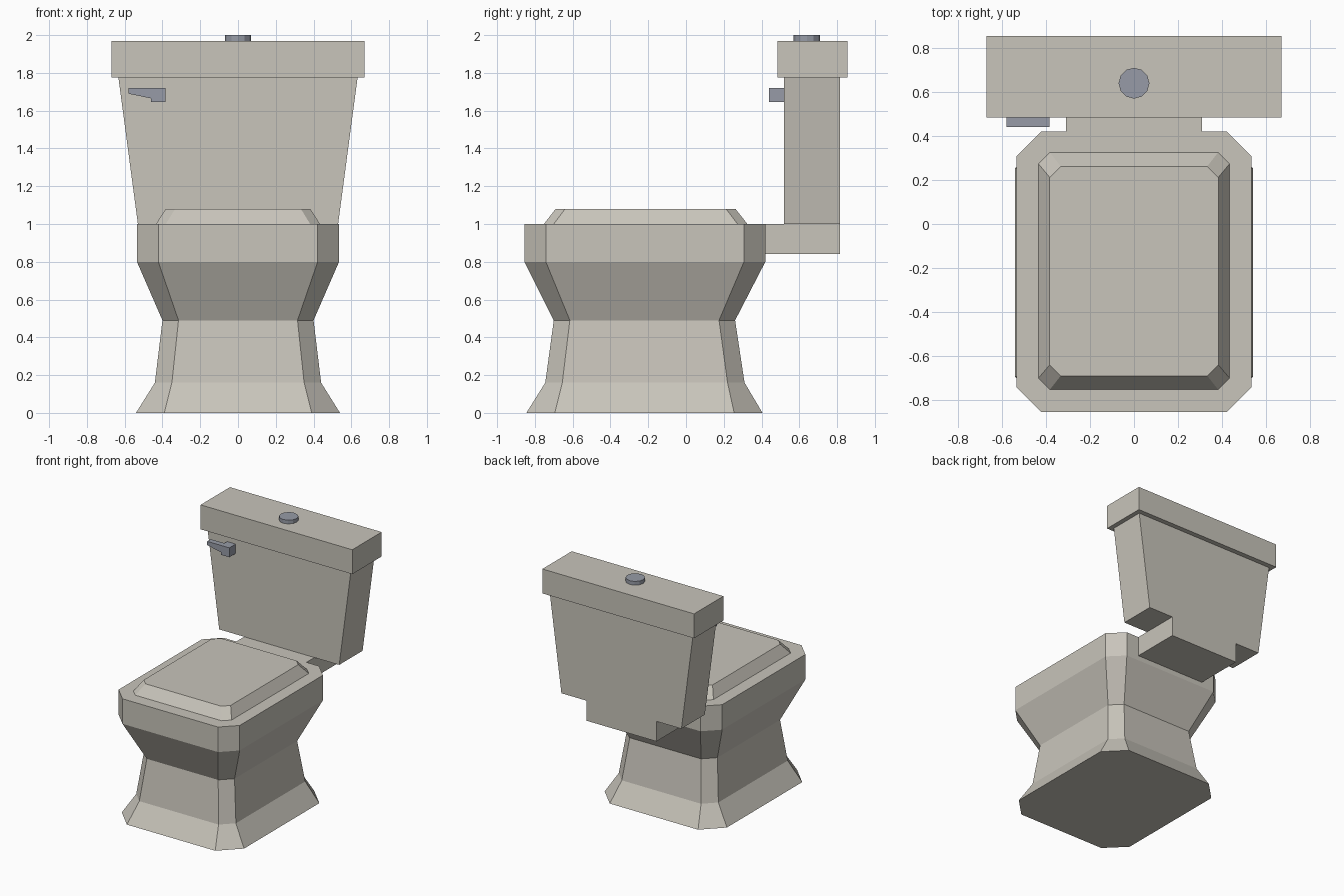
import bpy, bmesh

cube = bpy.data.objects.get("Cube")
if cube:
    bpy.data.objects.remove(cube, do_unlink=True)


def material(name, color):
    m = bpy.data.materials.new(name)
    m.use_nodes = True
    m.diffuse_color = color
    m.node_tree.nodes["Principled BSDF"].inputs["Base Color"].default_value = color
    return m


ceramic = material("warm grey ceramic", (0.58, 0.555, 0.495, 1))
metal = material("blue grey metal", (0.31, 0.33, 0.385, 1))


def loft(name, rings, mat):
    """Join matching rings of points into a closed, flat-faced solid."""
    bm = bmesh.new()
    loops = [[bm.verts.new(p) for p in ring] for ring in rings]
    n = len(loops[0])
    for a, b in zip(loops, loops[1:]):
        for i in range(n):
            j = (i + 1) % n
            bm.faces.new((a[i], a[j], b[j], b[i]))
    bm.faces.new(loops[0][::-1])
    bm.faces.new(loops[-1])
    bmesh.ops.recalc_face_normals(bm, faces=bm.faces)
    mesh = bpy.data.meshes.new(name)
    bm.to_mesh(mesh)
    bm.free()
    mesh.materials.append(mat)
    obj = bpy.data.objects.new(name, mesh)
    bpy.context.collection.objects.link(obj)
    return obj


def rect(z, hx, y0, y1):
    return [(-hx, y0, z), (hx, y0, z), (hx, y1, z), (-hx, y1, z)]


def octagon(z, hx, y0, y1, c):
    """Rectangle with its corners cut by c."""
    return [(-hx + c, y0, z), (hx - c, y0, z), (hx, y0 + c, z), (hx, y1 - c, z),
            (hx - c, y1, z), (-hx + c, y1, z), (-hx, y1 - c, z), (-hx, y0 + c, z)]


def extrude_y(name, profile, y0, y1, mat):
    return loft(name, [[(x, y, z) for x, z in profile] for y in (y0, y1)], mat)


# Pedestal and bowl
loft("bowl", [octagon(*s) for s in (
    (0, 0.54, -0.845, 0.405, 0.15),
    (0.16, 0.44, -0.745, 0.31, 0.09),
    (0.49, 0.40, -0.70, 0.26, 0.085),
    (0.80, 0.535, -0.855, 0.42, 0.113),
    (1.0, 0.535, -0.855, 0.42, 0.113))], ceramic)

# Seat lid with sloped rim
loft("seat_lid", [octagon(1.0, 0.434, -0.752, 0.325, 0.052),
                  octagon(1.08, 0.383, -0.69, 0.262, 0.05)], ceramic)

# Shelf joining bowl and tank
loft("tank_shelf", [rect(z, 0.31, 0.42, 0.815) for z in (0.84, 1.0)], ceramic)

# Tank and its cover
loft("tank", [rect(1.0, 0.53, 0.52, 0.815), rect(1.775, 0.633, 0.52, 0.815)], ceramic)
loft("tank_cover", [rect(z, 0.67, 0.485, 0.855) for z in (1.775, 1.97)], ceramic)

# Flush button
bpy.ops.mesh.primitive_cylinder_add(vertices=12, radius=0.07, depth=0.03,
                                    location=(0, 0.64, 1.985))
button = bpy.context.object
button.name = "flush_button"
button.data.materials.append(metal)

# Flush lever: hub against the tank, slimmer tapered arm in front
extrude_y("lever_hub", [(-0.46, 1.645), (-0.385, 1.645), (-0.385, 1.72), (-0.46, 1.72)],
          0.44, 0.52, metal)
extrude_y("lever_arm", [(-0.58, 1.69), (-0.46, 1.665), (-0.46, 1.72), (-0.58, 1.72)],
          0.44, 0.485, metal)
